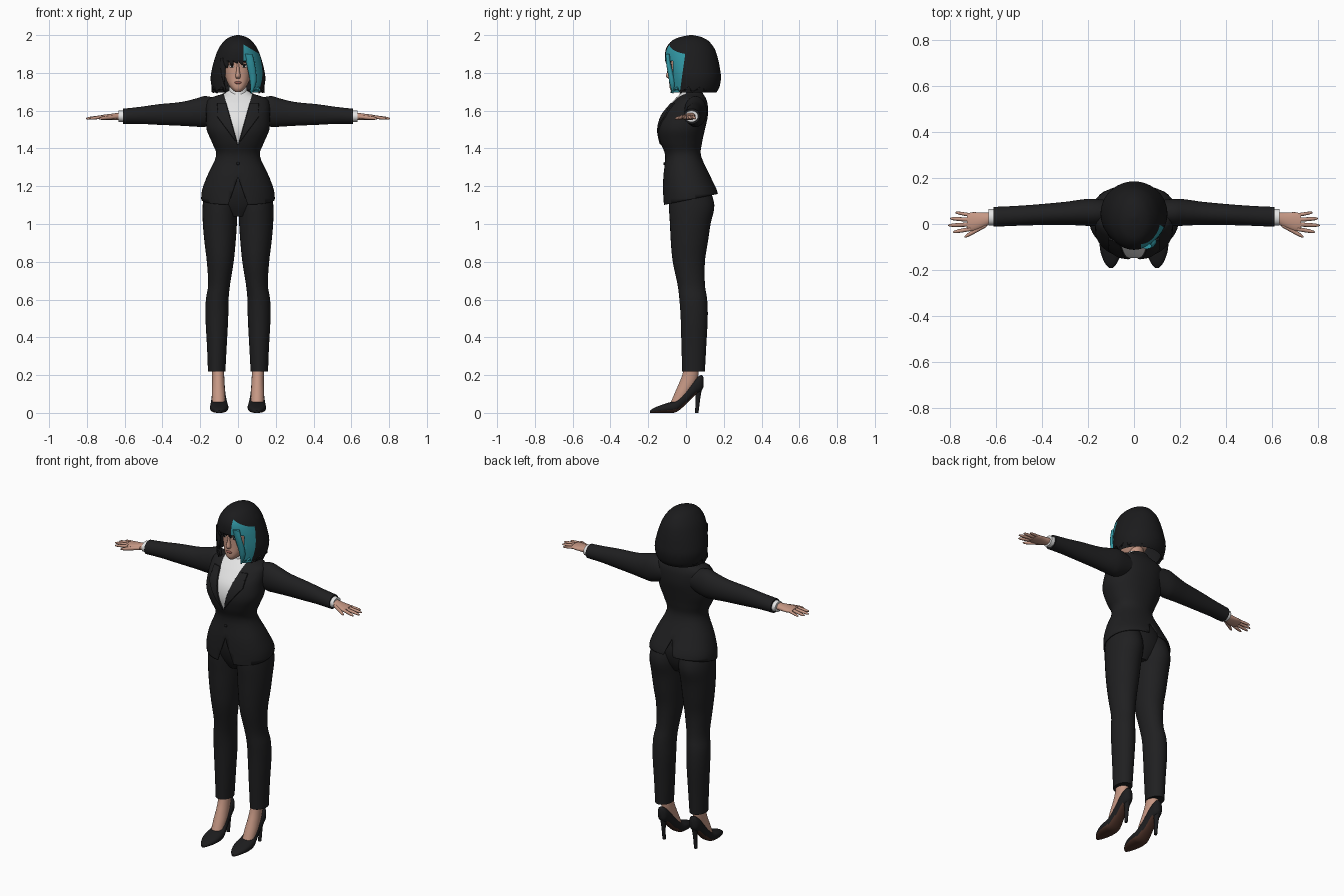
import bpy, bmesh, math

if "Cube" in bpy.data.objects:
    bpy.data.objects.remove(bpy.data.objects["Cube"])


def material(name, r, g, b):
    m = bpy.data.materials.new(name)
    m.use_nodes = True
    m.diffuse_color = (r, g, b, 1)
    bsdf = m.node_tree.nodes["Principled BSDF"]
    bsdf.inputs["Base Color"].default_value = (r, g, b, 1)
    bsdf.inputs["Roughness"].default_value = 0.8
    return m


SUIT = material("suit black", .014, .014, .015)
HAIR = material("hair black", .011, .011, .012)
TEAL = material("teal hair", .03, .30, .36)
SKIN = material("skin", .56, .31, .23)
WHITE = material("shirt white", .78, .78, .78)
SHOE = material("shoe black", .012, .012, .013)
SOLE = material("sole brown", .07, .03, .02)
LIPS = material("lips", .33, .11, .09)
EYE = material("eye white", .7, .68, .66)


def smooth_rings(rings, steps):
    """Interpolate ring parameters with a smooth spline."""
    out = []
    last = len(rings) - 1
    for i in range(last):
        a, b = rings[max(i - 1, 0)], rings[i]
        c, d = rings[i + 1], rings[min(i + 2, last)]
        for k in range(steps):
            t = k / steps
            out.append([q + t / 2 * (r - p + t * (2 * p - 5 * q + 4 * r - s + t * (3 * (q - r) + s - p)))
                        for p, q, r, s in zip(a, b, c, d)])
    return out + [list(rings[-1])]


def finish(name, bm, mats):
    me = bpy.data.meshes.new(name)
    bm.to_mesh(me)
    bm.free()
    for m in mats:
        me.materials.append(m)
    for f in me.polygons:
        f.use_smooth = True
    me.set_sharp_from_angle(angle=math.radians(45))
    ob = bpy.data.objects.new(name, me)
    bpy.context.scene.collection.objects.link(ob)
    return ob


def loft(name, rings, mats, axis="z", n=32, power=2, side=1, edit=None, steps=4, shell=0):
    """Rings are (position, centre, half width, low, high) along an axis."""
    bm = bmesh.new()
    rounded = lambda t: math.copysign(abs(t) ** (2 / power), t) if abs(t) > 1e-6 else 0
    loops = []
    for pos, c, h, lo, hi in smooth_rings(rings, steps):
        loop = []
        for i in range(n):
            a = 2 * math.pi * i / n
            u = c + h * rounded(math.cos(a))
            v = (lo + hi) / 2 + (hi - lo) / 2 * rounded(math.sin(a))
            x, y, z = {"z": (u, v, pos), "y": (u, pos, v), "x": (pos, u, v)}[axis]
            loop.append(bm.verts.new((side * x, y, z)))
        loops.append(loop)
    for a, b in zip(loops, loops[1:]):
        for i in range(n):
            j = (i + 1) % n
            bm.faces.new((a[i], a[j], b[j], b[i]))
    bm.faces.new(loops[0])
    bm.faces.new(loops[-1])
    bmesh.ops.recalc_face_normals(bm, faces=bm.faces[:])
    bm.normal_update()
    if edit:
        edit(bm)
    ob = finish(name, bm, mats)
    if shell:
        mod = ob.modifiers.new("thickness", "SOLIDIFY")
        mod.thickness, mod.offset = shell, -1
    return ob


def blob(name, loc, size, mat):
    bm = bmesh.new()
    bmesh.ops.create_uvsphere(bm, u_segments=16, v_segments=10, radius=1)
    for v in bm.verts:
        v.co = [c + s * q for c, s, q in zip(loc, size, v.co)]
    return finish(name, bm, [mat])


def pick(bm, rule):
    return [f for f in bm.faces if rule(*f.calc_center_median())]


def cut(bm, co, no, rule=lambda x, y, z: True):
    faces = pick(bm, rule)
    edges = {e for f in faces for e in f.edges}
    verts = {v for f in faces for v in f.verts}
    bmesh.ops.bisect_plane(bm, geom=faces + list(edges) + list(verts),
                           dist=1e-5, plane_co=co, plane_no=no)


def remove(bm, rule):
    bmesh.ops.delete(bm, geom=pick(bm, rule), context="FACES")


# Jacket: shirt opening, raised lapels, slanted hem and vents
def tailor(bm):
    v_tip, vent = (0, 0, 1.42), (0, 0, 1.25)
    for s in (1, -1):
        front = lambda x, y, z: y < 0 and x * s > 0
        cut(bm, v_tip, (1, 0, -s * .28), front)
        cut(bm, v_tip, (1, 0, -s * .75), front)
        cut(bm, (s * .11, 0, 0), (1, 0, 0), front)
        cut(bm, vent, (1, 0, s * .35), lambda x, y, z: x * s > 0 and z < 1.27)
    cut(bm, (0, 0, 1.64), (0, 0, 1), lambda x, y, z: y < 0)
    cut(bm, (0, 0, 1.125), (0, -.2, 1))
    remove(bm, lambda x, y, z: z < 1.125 + .2 * y or abs(x) < .35 * (1.25 - z))
    for f in pick(bm, lambda x, y, z: y < 0 and abs(x) < .28 * (z - 1.42)):
        f.material_index = 1
    lapels = pick(bm, lambda x, y, z: y < 0 and z < 1.64 and
                  .28 * (z - 1.42) < abs(x) < min(.11, .75 * (z - 1.42)))
    bmesh.ops.inset_region(bm, faces=lapels, thickness=.003, depth=.006)


loft("jacket", [(1.07, 0, .188, -.12, .165), (1.16, 0, .194, -.122, .17), (1.25, 0, .165, -.12, .13),
                (1.36, 0, .116, -.11, .08), (1.43, 0, .137, -.135, .085), (1.50, 0, .166, -.148, .10),
                (1.57, 0, .168, -.132, .115), (1.63, 0, .168, -.088, .115), (1.665, 0, .15, -.055, .105),
                (1.69, 0, .08, -.03, .09), (1.71, 0, .055, -.015, .08)],
     [SUIT, WHITE], n=48, power=2.2, edit=tailor, shell=.005)
blob("jacket_button", (0, -.115, 1.32), (.008, .005, .008), SHOE)
loft("shirt_collar", [(1.63, 0, .056, -.05, .06), (1.68, 0, .05, -.035, .055), (1.725, 0, .048, -.028, .052)], [WHITE])
loft("neck", [(1.66, 0, .04, -.02, .05), (1.80, 0, .04, -.02, .06)], [SKIN])
loft("trouser_seat", [(1.04, 0, .06, -.05, .09), (1.10, 0, .14, -.08, .12),
                      (1.18, 0, .165, -.10, .13), (1.28, 0, .13, -.10, .10)], [SUIT])


# Shoe underside
def paint_sole(bm):
    for f in bm.faces:
        if f.normal.z < -.5 and f.calc_center_median().y < .06:
            f.material_index = 1


for label, s in (("left", 1), ("right", -1)):
    # Legs and feet
    loft(label + "_trouser_leg", [
        (1.20, .09, .083, -.08, .12), (1.10, .095, .092, -.09, .15), (1.0, .096, .09, -.085, .13),
        (.9, .095, .082, -.08, .115), (.8, .094, .071, -.07, .10), (.68, .10, .058, -.045, .10),
        (.6, .11, .06, -.035, .112), (.5, .112, .06, -.028, .115), (.35, .112, .052, -.024, .107),
        (.22, .113, .046, -.02, .10)], [SUIT], side=s)
    loft(label + "_foot", [(.28, .108, .034, 0, .07), (.2, .105, .032, -.02, .065), (.15, .104, .033, -.04, .05),
                           (.1, .103, .035, -.062, .02), (.045, .102, .034, -.085, -.01)], [SKIN], side=s)
    loft(label + "_shoe", [
        (-.19, .1, .008, 0, .012), (-.17, .1, .026, 0, .026), (-.13, .1, .043, 0, .042), (-.09, .1, .049, 0, .055),
        (-.05, .1, .046, .005, .07), (0, .102, .037, .045, .125), (.05, .104, .034, .095, .18),
        (.08, .104, .026, .115, .2), (.092, .104, .01, .135, .19)],
        [SHOE, SOLE], axis="y", power=2.4, side=s, edit=paint_sole)
    loft(label + "_heel", [(.15, .104, .022, .045, .088), (.08, .104, .012, .05, .076), (0, .104, .009, .048, .066)],
         [SHOE], n=16, side=s)
    # Arms and hands
    loft(label + "_sleeve", [
        (.09, .05, .05, 1.54, 1.66), (.17, .05, .059, 1.515, 1.677), (.22, .05, .057, 1.515, 1.665),
        (.3, .046, .05, 1.52, 1.646), (.42, .04, .045, 1.525, 1.634), (.52, .035, .043, 1.53, 1.62),
        (.61, .031, .043, 1.53, 1.61)], [SUIT], axis="x", side=s)
    loft(label + "_cuff", [(.59, .03, .036, 1.538, 1.602), (.632, .029, .035, 1.54, 1.6)], [WHITE], axis="x", side=s)
    loft(label + "_palm", [(.61, .028, .022, 1.55, 1.592), (.66, .016, .034, 1.55, 1.585),
                           (.7, .01, .041, 1.552, 1.58), (.725, .009, .036, 1.556, 1.577)], [SKIN], axis="x", side=s)
    fingers = (("index", .71, -.022, .785, -.035, .009), ("middle", .71, -.002, .806, -.006, .009),
               ("ring", .71, .018, .798, .024, .009), ("little", .70, .037, .775, .05, .008),
               ("thumb", .64, -.002, .735, -.056, .011))
    for finger, x0, y0, x1, y1, r in fingers:
        rings = []
        for t, k in ((0, 1), (.5, .95), (.85, .75), (1, .3)):
            z = 1.568 - .01 * t
            rings.append((x0 + t * (x1 - x0), y0 + t * (y1 - y0), r * k, z - r * k, z + r * k))
        loft(f"{label}_{finger}_finger", rings, [SKIN], axis="x", n=12, side=s, steps=2)
    # Eyes and brows
    blob(label + "_eye", (s * .033, -.08, 1.835), (.016, .006, .007), EYE)
    blob(label + "_iris", (s * .032, -.082, 1.835), (.006, .006, .007), HAIR)
    blob(label + "_lash", (s * .034, -.081, 1.843), (.018, .007, .003), HAIR)
    blob(label + "_brow", (s * .035, -.081, 1.859), (.02, .006, .003), HAIR)

# Head
loft("head", [(1.70, 0, .016, -.075, -.03), (1.715, 0, .034, -.085, .01), (1.74, 0, .052, -.087, .04),
              (1.78, 0, .068, -.085, .08), (1.83, 0, .078, -.086, .11), (1.88, 0, .08, -.088, .12),
              (1.93, 0, .07, -.075, .11), (1.96, 0, .04, -.04, .08)], [SKIN], power=2.4)
loft("nose", [(1.77, 0, .009, -.093, -.07), (1.782, 0, .014, -.106, -.07), (1.81, 0, .009, -.099, -.07),
              (1.85, 0, .006, -.088, -.07)], [SKIN], n=16)
blob("mouth", (0, -.085, 1.748), (.019, .006, .007), LIPS)


# Bob hair: face opening, uneven ends and a teal streak
def style(bm):
    remove(bm, lambda x, y, z: z < 1.691)
    for i, v in enumerate(w for w in bm.verts if w.co.z < 1.691):
        v.co.z += .012 * (i % 4) + .1 * max(0, v.co.y)
    low = lambda x, y, z: y < 0 and z < 1.88
    cut(bm, (0, 0, 1.862), (0, 0, 1), low)
    cut(bm, (0, -.07, 0), (0, 1, 0), low)
    remove(bm, lambda x, y, z: y < -.07 and z < 1.862)
    left = lambda x, y, z: x > 0 and y < .05
    cut(bm, (.03, 0, 0), (1, 0, 0), left)
    cut(bm, (.03, 0, 1.95), (.6, 0, 1), left)
    cut(bm, (0, 0, 1.93), (0, 1, -.14), left)
    for f in pick(bm, lambda x, y, z: x > .03 and z + .6 * (x - .03) < 1.95 and y < .14 * (z - 1.93)):
        f.material_index = 1


loft("bob_hair", [(1.69, 0, .128, -.088, .155), (1.72, 0, .138, -.09, .175), (1.77, 0, .145, -.096, .185),
                  (1.82, 0, .138, -.105, .18), (1.88, 0, .122, -.112, .168), (1.93, 0, .102, -.105, .15),
                  (1.97, 0, .072, -.075, .118), (1.99, 0, .042, -.03, .08), (2.0, 0, .008, .02, .035)],
     [HAIR, TEAL], n=48, edit=style, shell=.014)
loft("teal_lock", [(1.90, .055, .022, -.108, -.085), (1.85, .066, .022, -.105, -.08), (1.79, .077, .02, -.095, -.065),
                   (1.74, .08, .015, -.086, -.058), (1.69, .07, .003, -.072, -.066)], [TEAL], n=16)
for i, (x, tip) in enumerate(((-.078, 1.74), (-.062, 1.825), (-.035, 1.84), (-.01, 1.85), (.018, 1.842))):
    y = -.108 + 5 * x * x
    loft(f"fringe_lock_{i + 1}", [(1.88, x, .016, y - .002, y + .012), ((1.87 + tip) / 2, x, .012, y - .001, y + .012),
                                  (tip, x + .005, .002, y + .004, y + .009)], [HAIR], n=12)
